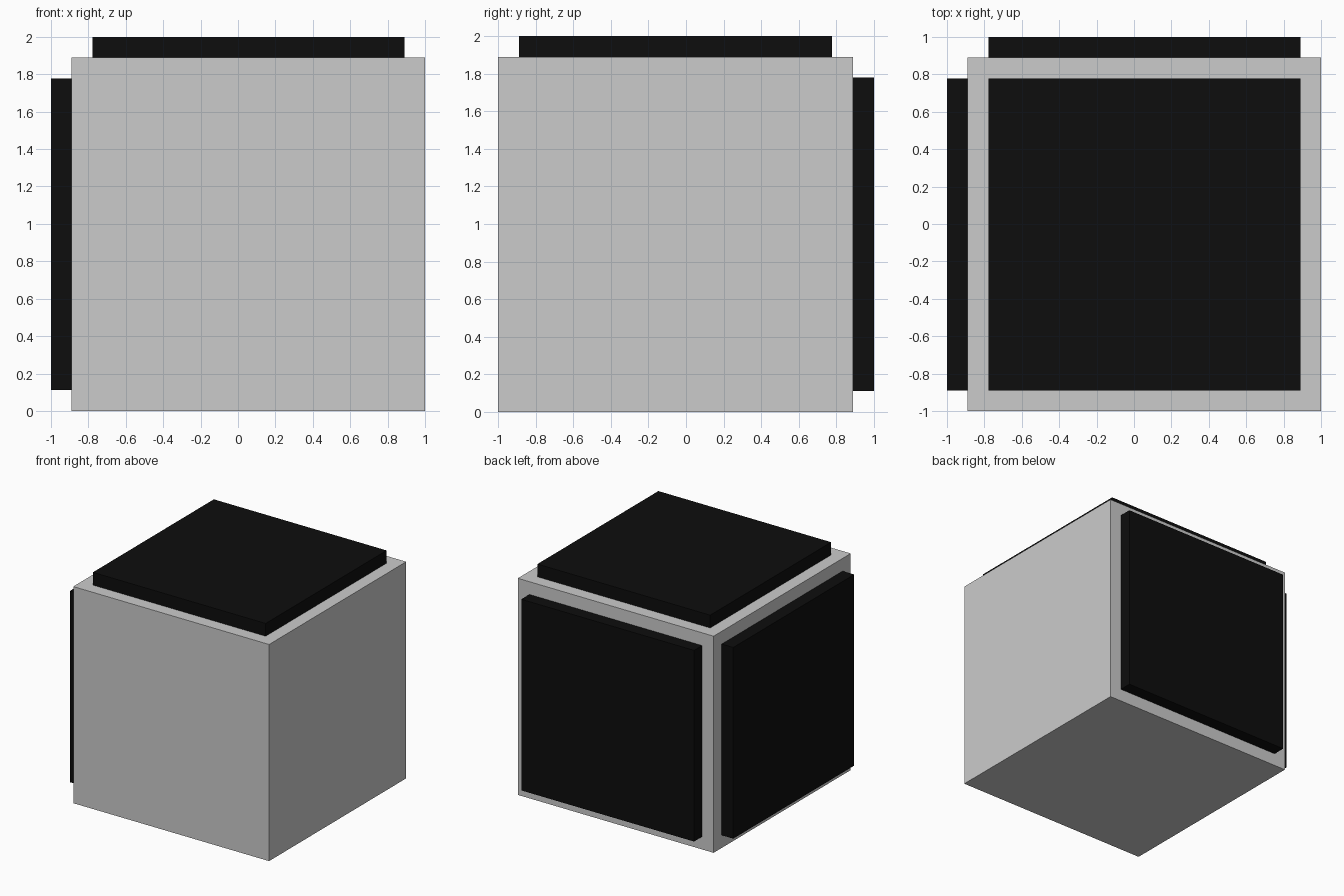
import bpy

if "Cube" in bpy.data.objects:
    bpy.data.objects.remove(bpy.data.objects["Cube"])

U = 2 / 18  # grid unit: cube is 17 units, panels are 15 x 15 x 1

black = bpy.data.materials.new("black")
black.diffuse_color = (0.004, 0.004, 0.004, 1)
black.use_nodes = True
black.node_tree.nodes["Principled BSDF"].inputs["Base Color"].default_value = black.diffuse_color


def box(name, low, high, material=None):
    """Axis-aligned box between two corners given in grid units."""
    centre = [(a + b) / 2 * U for a, b in zip(low, high)]
    bpy.ops.mesh.primitive_cube_add(size=1, location=centre)
    obj = bpy.context.object
    obj.name = name
    obj.scale = [(b - a) * U for a, b in zip(low, high)]
    bpy.ops.object.transform_apply(location=False, rotation=False, scale=True)
    if material:
        obj.data.materials.append(material)
    return obj


# Main body
box("cube_body", (-8, -9, 0), (9, 8, 17))

# Raised panels on the top, left and back faces
box("top_panel", (-7, -8, 17), (8, 7, 18), black)
box("left_panel", (-9, -8, 1), (-8, 7, 16), black)
box("back_panel", (-7, 8, 1), (8, 9, 16), black)
